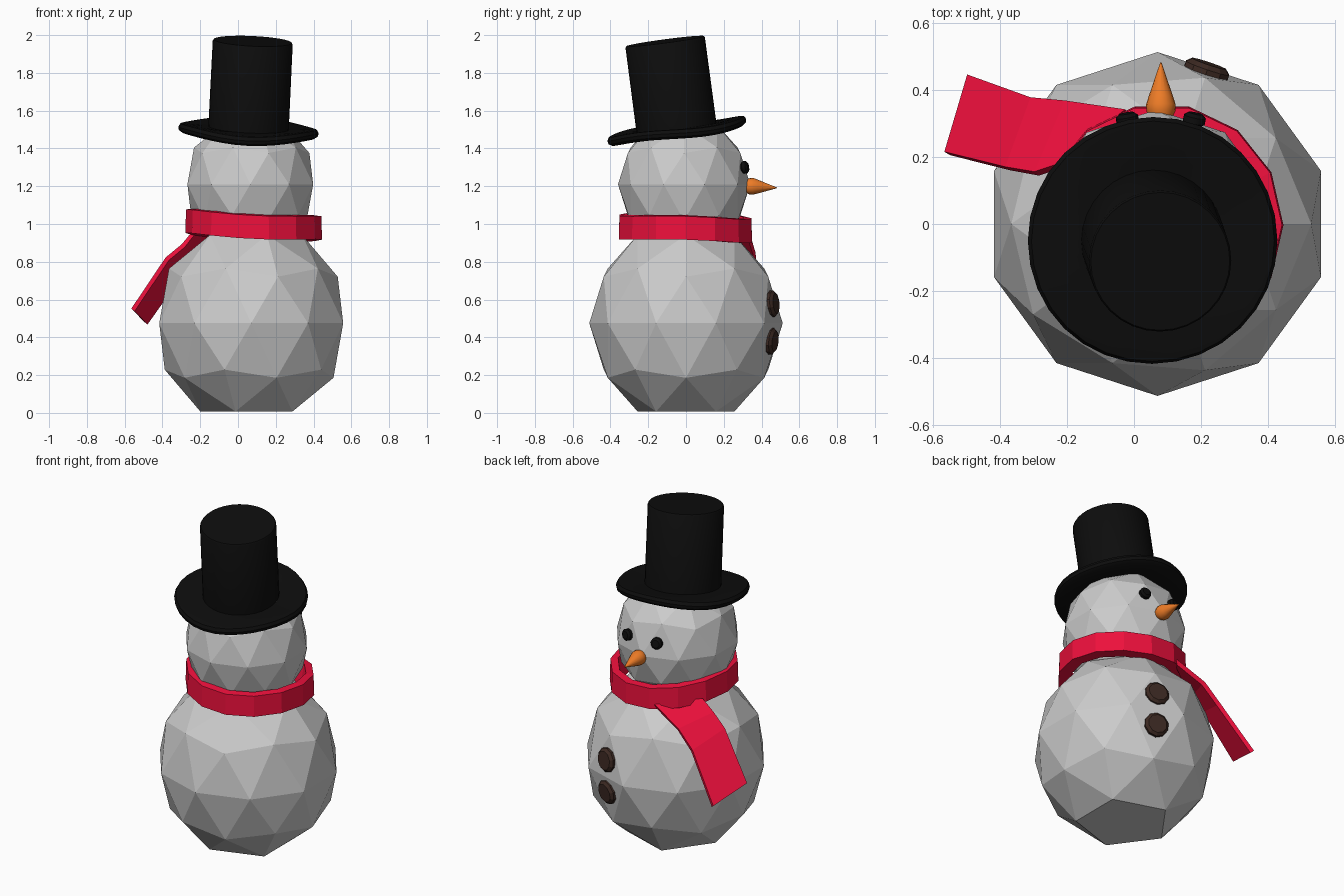
import bpy, bmesh
from math import sin, cos, pi, radians
from mathutils import Vector

if "Cube" in bpy.data.objects:
    bpy.data.objects.remove(bpy.data.objects["Cube"])


def material(name, rgb):
    m = bpy.data.materials.new(name)
    m.diffuse_color = (*rgb, 1)
    m.use_nodes = True
    m.node_tree.nodes["Principled BSDF"].inputs["Base Color"].default_value = m.diffuse_color
    return m


black = material("black", (0.004, 0.004, 0.004))
red = material("red", (0.85, 0.005, 0.045))
orange = material("orange", (0.85, 0.2, 0.02))
brown = material("brown", (0.045, 0.022, 0.016))


def finish(bm, name, mat=None, smooth=False):
    bmesh.ops.recalc_face_normals(bm, faces=bm.faces)
    me = bpy.data.meshes.new(name)
    bm.to_mesh(me)
    bm.free()
    ob = bpy.data.objects.new(name, me)
    bpy.context.collection.objects.link(ob)
    if mat:
        me.materials.append(mat)
    if smooth:
        bpy.ops.object.select_all(action='DESELECT')
        ob.select_set(True)
        bpy.context.view_layer.objects.active = ob
        bpy.ops.object.shade_smooth_by_angle(angle=radians(35))
    return ob


def snowball(name, centre, r, rz, flat_base=False):
    bm = bmesh.new()
    bmesh.ops.create_icosphere(bm, subdivisions=2, radius=1)
    for v in bm.verts:
        if flat_base:
            v.co.z = max(v.co.z, -0.851)
        v.co = Vector(centre) + Vector((v.co.x * r, v.co.y * r, v.co.z * rz))
    return finish(bm, name)


def lathe(name, profile, sides, origin, axis, mat, warp=None, smooth=True):
    """Revolve (radius, height) points round z, then aim z along axis."""
    bm = bmesh.new()
    rings = []
    for r, h in profile:
        ring = []
        for i in range(sides):
            a = 2 * pi * i / sides
            ring.append(bm.verts.new((r * cos(a), r * sin(a), h + (warp(r, a) if warp else 0))))
        rings.append(ring)
    for lo, hi in zip(rings, rings[1:]):
        for i in range(sides):
            j = (i + 1) % sides
            bm.faces.new((lo[i], lo[j], hi[j], hi[i]))
    bm.faces.new(rings[0])
    bm.faces.new(rings[-1])
    ob = finish(bm, name, mat, smooth)
    ob.location = origin
    ob.rotation_mode = 'QUATERNION'
    ob.rotation_quaternion = Vector((0, 0, 1)).rotation_difference(Vector(axis))
    return ob


# Body and head
snowball("body", (0.07, 0, 0.475), 0.512, 0.55, True)
snowball("head", (0.065, -0.01, 1.21), 0.35, 0.37)

# Tilted hat with a gently bent brim
lathe("hat",
      [(0.2, 0), (0.35, 0), (0.368, 0.012), (0.372, 0.03), (0.362, 0.048), (0.34, 0.05),
       (0.213, 0.042), (0.212, 0.497), (0.207, 0.505)],
      32, (0.054, -0.045, 1.468), (0.048, -0.131, 0.99), black,
      warp=lambda r, a: -0.01 * sin(3 * a) * max(0, (r - 0.213) / 0.16))

# Eyes
for side, x in (("left", -0.02), ("right", 0.18)):
    lathe("eye_" + side, [(0.02, -0.02), (0.034, -0.01), (0.034, 0.008), (0.022, 0.018)],
          12, (x, 0.312, 1.3), ((x - 0.07) * 2, 1, 0.15), black)

# Carrot nose
lathe("nose", [(0.03, -0.03), (0.043, 0.0), (0.044, 0.02), (0.036, 0.045), (0.002, 0.145)],
      16, (0.08, 0.336, 1.2), (0, 1, -0.06), orange)

# Buttons
for name, y, z, tilt in (("button_upper", 0.455, 0.578, 0.08), ("button_lower", 0.45, 0.38, -0.1)):
    lathe(name, [(0.055, -0.025), (0.071, -0.012), (0.071, 0.01), (0.055, 0.024)],
          10, (0.216, y, z), (0.32, 0.95, tilt), brown, smooth=False)

# Scarf band: a wavy ring with a rectangular section
bm = bmesh.new()
n = 14
rings = []
for i in range(n):
    a = 2 * pi * i / n
    c, s = cos(a), sin(a)
    zc = 0.985 - 0.018 * c - 0.01 * s + 0.012 * cos(2 * a)
    rings.append([bm.verts.new((0.083 + r * c, -0.003 + r * s, zc + h))
                  for r, h in ((0.362, -0.062), (0.358, 0.062), (0.315, 0.068), (0.29, -0.06))])
for i in range(n):
    p, q = rings[i], rings[(i + 1) % n]
    for k in range(4):
        m = (k + 1) % 4
        bm.faces.new((p[k], p[m], q[m], q[k]))
finish(bm, "scarf_band", red)

# Scarf tail: folded strip hanging off one side, (front edge, back edge) pairs
bm = bmesh.new()
pairs = [((-0.02, 0.335, 0.93), (-0.23, 0.17, 0.96)),
         ((-0.20, 0.362, 0.84), (-0.29, 0.15, 0.885)),
         ((-0.30, 0.372, 0.74), (-0.375, 0.165, 0.815)),
         ((-0.488, 0.44, 0.475), (-0.556, 0.21, 0.545))]
verts = [[bm.verts.new(p) for p in pair] for pair in pairs]
for p, q in zip(verts, verts[1:]):
    bm.faces.new((p[0], p[1], q[1], q[0]))
tail = finish(bm, "scarf_tail", red)
mod = tail.modifiers.new("thickness", 'SOLIDIFY')
mod.thickness = 0.025
mod.offset = 0
